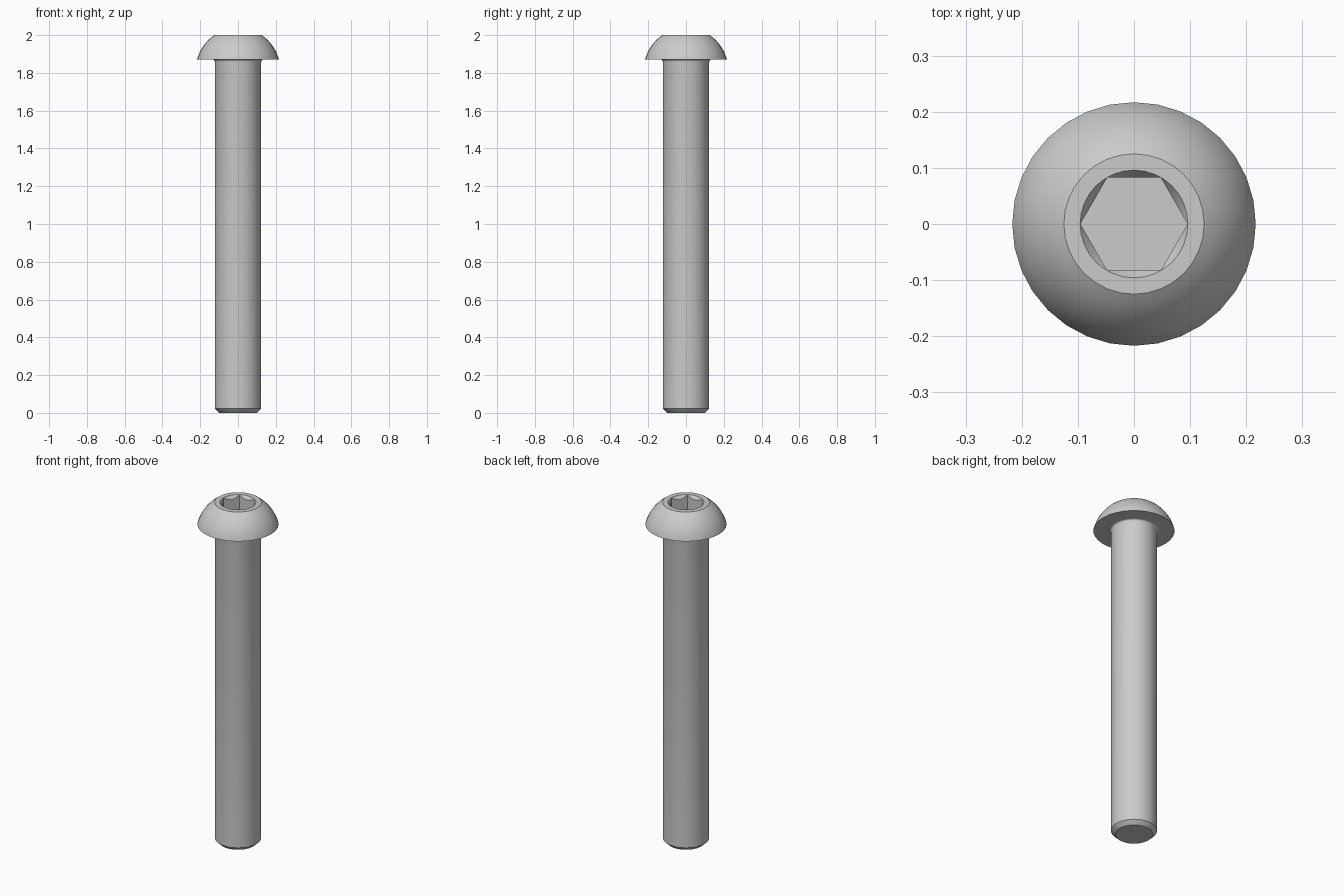
import bpy, bmesh
from math import cos, sin, atan2, hypot, radians, pi

cube = bpy.data.objects.get("Cube")
if cube:
    bpy.data.objects.remove(cube, do_unlink=True)

SEGMENTS = 32
TOP, SEAT = 2.0, 1.87
SHANK_R, HEAD_R, RIM_R, SOCKET_R = 0.123, 0.217, 0.125, 0.096

steel = bpy.data.materials.new("grey steel")
steel.use_nodes = True
steel.diffuse_color = (0.6, 0.6, 0.6, 1)
steel.node_tree.nodes["Principled BSDF"].inputs["Base Color"].default_value = (0.6, 0.6, 0.6, 1)


def arc(cx, cz, r, a0, a1, steps):
    angles = [a0 + (a1 - a0) * i / steps for i in range(steps + 1)]
    return [(cx + r * cos(a), cz + r * sin(a)) for a in angles]


def lathe(name, profile, segments):
    """Revolve (radius, height) points about z and cap both ends."""
    bm = bmesh.new()
    rings = [[bm.verts.new((r * cos(2 * pi * i / segments), r * sin(2 * pi * i / segments), z))
              for i in range(segments)] for r, z in profile]
    for low, high in zip(rings, rings[1:]):
        for i in range(segments):
            j = (i + 1) % segments
            bm.faces.new((low[i], low[j], high[j], high[i]))
    bm.faces.new(rings[0][::-1])
    bm.faces.new(rings[-1])
    bmesh.ops.recalc_face_normals(bm, faces=bm.faces)
    mesh = bpy.data.meshes.new(name)
    bm.to_mesh(mesh)
    bm.free()
    mesh.materials.append(steel)
    obj = bpy.data.objects.new(name, mesh)
    bpy.context.collection.objects.link(obj)
    return obj


# Bolt profile: chamfered tip, shank, small fillet, flat seat, domed head
fillet = 0.01
drop = (HEAD_R**2 - RIM_R**2 - (TOP - SEAT)**2) / (2 * (TOP - SEAT))
dome_z, dome_r = SEAT - drop, hypot(HEAD_R, drop)
profile = [(0.1, 0), (SHANK_R, 0.022)]
profile += arc(SHANK_R + fillet, SEAT - fillet, fillet, pi, pi / 2, 4)
profile += arc(0, dome_z, dome_r, atan2(drop, HEAD_R), atan2(TOP - dome_z, RIM_R), 10)
bolt = lathe("button_head_bolt", profile, SEGMENTS)

# Socket: hexagonal recess with a conical lead-in
hexagon = lathe("hex_cutter", [(SOCKET_R - 0.0005, TOP - 0.085), (SOCKET_R - 0.0005, TOP + 0.05)], 6)
slope = 0.7
cone = lathe("lead_in_cutter", [(SOCKET_R - 0.035 * slope, TOP - 0.035),
                                (SOCKET_R + 0.02 * slope, TOP + 0.02)], SEGMENTS)

bpy.ops.object.select_all(action="DESELECT")
bpy.context.view_layer.objects.active = bolt
bolt.select_set(True)
for cutter in (hexagon, cone):
    cutter.hide_render = True
    cut = bolt.modifiers.new(cutter.name, "BOOLEAN")
    cut.operation, cut.solver, cut.object = "DIFFERENCE", "EXACT", cutter
    bpy.ops.object.modifier_apply(modifier=cut.name)
    bpy.data.objects.remove(cutter, do_unlink=True)

bpy.ops.object.shade_smooth_by_angle(angle=radians(28))
